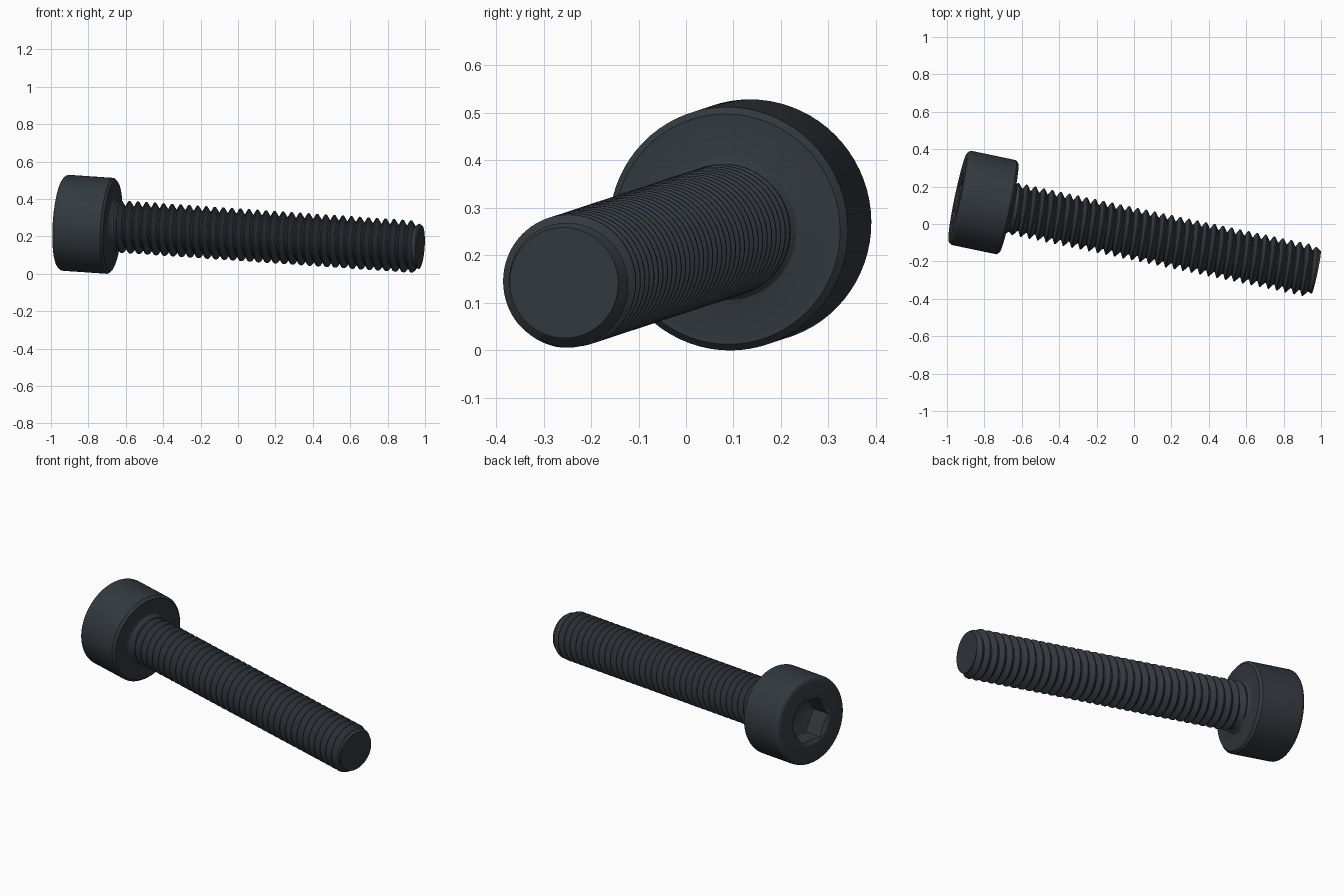
import bpy, bmesh
from math import pi, cos, sin, tan, radians
from mathutils import Matrix, Vector

if "Cube" in bpy.data.objects:
    bpy.data.objects.remove(bpy.data.objects["Cube"], do_unlink=True)

# Screw placement: centre of the head top and centre of the tip
TOP = Vector((-0.943, 0.144, 0.274))
TIP = Vector((0.974, -0.257, 0.142))
SCALE = (TIP - TOP).length / 21          # local units: head 3 long, shank 18 long
SIDES = 72
axis = (TIP - TOP).normalized()
side = Vector((0, 0, 1)).cross(axis).normalized()
up = axis.cross(side)
PLACE = Matrix.Translation(TOP) @ Matrix((axis, side, up)).transposed().to_4x4() @ Matrix.Scale(SCALE, 4)

steel = bpy.data.materials.new("black steel")
steel.use_nodes = True
colour = (0.033, 0.041, 0.049, 1)
steel.diffuse_color = colour
bsdf = steel.node_tree.nodes["Principled BSDF"]
bsdf.inputs["Base Color"].default_value = colour
bsdf.inputs["Roughness"].default_value = 0.5


def finish(name, bm, angle):
    bmesh.ops.remove_doubles(bm, verts=bm.verts, dist=1e-4)
    bmesh.ops.recalc_face_normals(bm, faces=bm.faces)
    bm.transform(PLACE)
    mesh = bpy.data.meshes.new(name)
    bm.to_mesh(mesh)
    bm.free()
    mesh.materials.append(steel)
    obj = bpy.data.objects.new(name, mesh)
    bpy.context.collection.objects.link(obj)
    bpy.ops.object.select_all(action="DESELECT")
    obj.select_set(True)
    bpy.context.view_layer.objects.active = obj
    bpy.ops.object.shade_smooth_by_angle(angle=radians(angle))


def hex_radius(a, apothem):
    return apothem / cos(a % (pi / 3) - pi / 6)


def add_ring(bm, point):
    """One loop of vertices; point(angle) gives (distance along axis, radius)."""
    ring = []
    for i in range(SIDES):
        a = 2 * pi * i / SIDES
        x, r = point(a)
        ring.append(bm.verts.new((x, r * cos(a), r * sin(a))))
    return ring


def bridge(bm, rings):
    for lo, hi in zip(rings, rings[1:]):
        for i in range(SIDES):
            j = (i + 1) % SIDES
            bm.faces.new((lo[i], lo[j], hi[j], hi[i]))


# Head: neck fillet, chamfered underside, rounded top edge, hexagonal socket
HEAD_R, FILLET, MOUTH, FLAT, DEPTH = 2.75, 0.3, 1.5, 1.25, 1.3
profile = [(3.3, 1.3), (3.12, 1.5), (3.03, 1.6), (3, 1.72), (3, 2.6), (2.85, HEAD_R)]
for k in range(7):
    t = k * pi / 12
    profile.append((FILLET * (1 - sin(t)), HEAD_R - FILLET * (1 - cos(t))))
profile.append((0, MOUTH))
bm = bmesh.new()
rings = [add_ring(bm, lambda a, p=p: p) for p in profile]
rings.append(add_ring(bm, lambda a: ((MOUTH - hex_radius(a, FLAT)) * tan(pi / 6),
                                     hex_radius(a, FLAT))))
rings.append(add_ring(bm, lambda a: (DEPTH, hex_radius(a, FLAT))))
bridge(bm, rings)
centre = bm.verts.new((DEPTH + 0.35, 0, 0))
for i in range(SIDES):
    bm.faces.new((rings[-1][i], rings[-1][(i + 1) % SIDES], centre))
finish("socket_head", bm, 25)

# Shank: one helical surface, with its rows clamped to the neck and the tip
PITCH, CREST, ROOT = 0.5, 1.5, 1.2
START, END, TIP_R = 3.15, 21, 1.25
section = [(0, ROOT), (0.06, ROOT), (0.22, CREST), (0.28, CREST)]
K = len(section)
bm = bmesh.new()
rows = []
for n in range(4, 44):
    for dx, r in section:
        def thread(a, x=n * PITCH + dx, r=r):
            x += PITCH * a / (2 * pi)
            if x <= START:
                return START, 1.42
            if x >= END:
                return END, TIP_R
            # plain chamfer at the tip and thread run-out at the neck
            r = min(r, TIP_R + (END - x) * 0.6)
            return x, max(r, 1.42 - (x - START) * 0.5)
        rows.append(add_ring(bm, thread))
for n in range(len(rows) - K - 1):
    for i in range(SIDES):
        wrap = i == SIDES - 1
        j, m = (0, n + K) if wrap else (i + 1, n)
        bm.faces.new((rows[n][i], rows[m][j], rows[m + 1][j], rows[n + 1][i]))
bmesh.ops.remove_doubles(bm, verts=bm.verts, dist=1e-4)
bmesh.ops.dissolve_degenerate(bm, edges=bm.edges, dist=1e-4)
bmesh.ops.delete(bm, geom=[v for v in bm.verts if not v.link_faces], context="VERTS")
bmesh.ops.holes_fill(bm, edges=[e for e in bm.edges if e.is_boundary], sides=0)
finish("threaded_shank", bm, 30)
